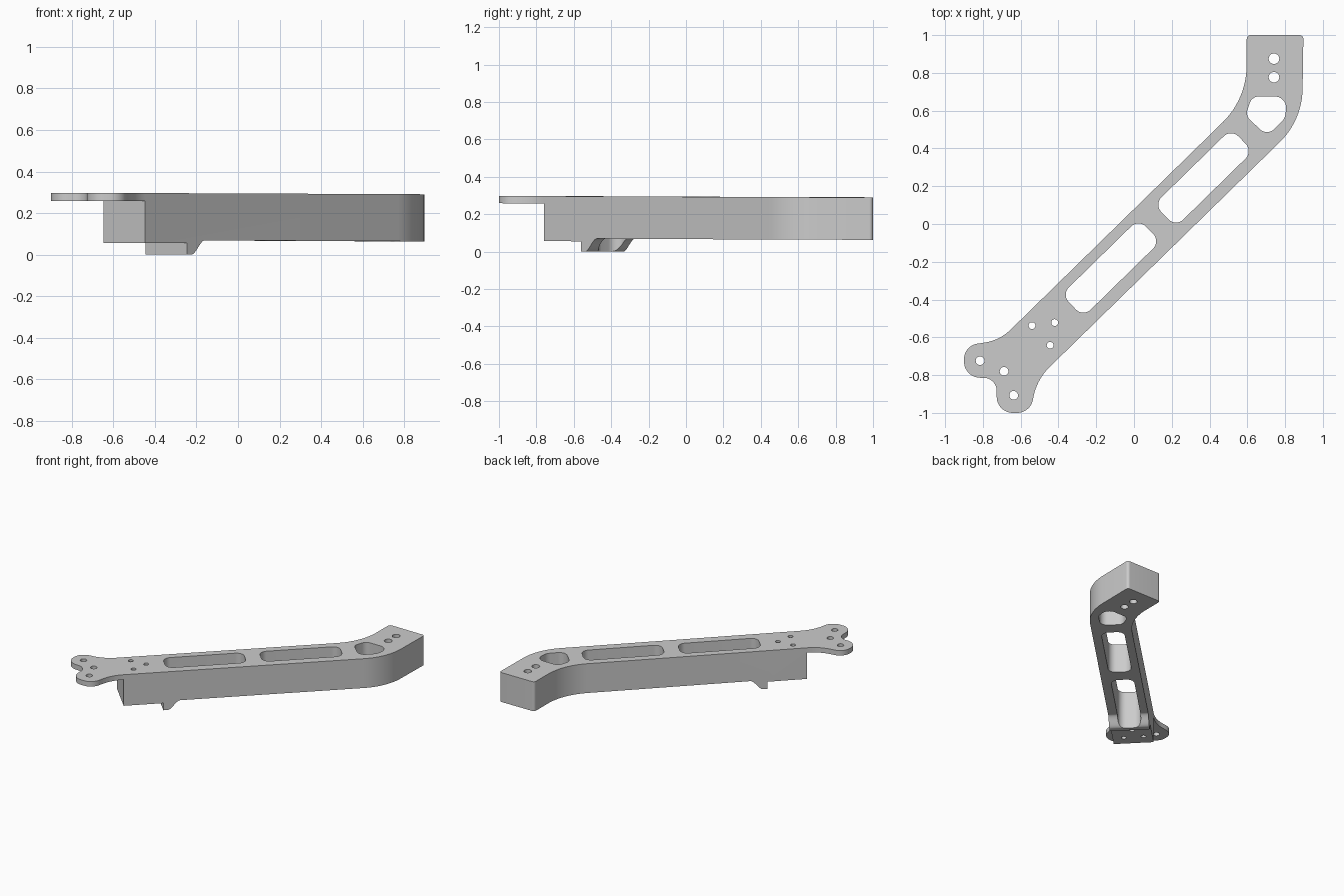
import bpy, bmesh, math
from mathutils import Vector

if "Cube" in bpy.data.objects:
    bpy.data.objects.remove(bpy.data.objects["Cube"])

ANG = math.radians(44.4)                       # direction of the arm in plan
U = Vector((math.cos(ANG), math.sin(ANG)))
V = Vector((-U.y, U.x))


def fillet(corners, steps=12):
    """Round every (x, y, radius) corner of a closed polygon."""
    out, n = [], len(corners)
    for i, (x, y, r) in enumerate(corners):
        p = Vector((x, y))
        a = (Vector(corners[i - 1][:2]) - p).normalized()
        b = (Vector(corners[(i + 1) % n][:2]) - p).normalized()
        half = a.angle(b) / 2
        c = p + (a + b).normalized() * (r / math.sin(half))
        start = p + a * (r / math.tan(half)) - c
        end = p + b * (r / math.tan(half)) - c
        sweep = start.angle_signed(end)        # clockwise positive
        a0 = math.atan2(start.y, start.x)
        for k in range(steps + 1):
            t = a0 - sweep * k / steps
            out.append(c + r * Vector((math.cos(t), math.sin(t))))
    return out


def circle(x, y, r, n=28):
    return [Vector((x + r * math.cos(2 * math.pi * k / n),
                    y + r * math.sin(2 * math.pi * k / n))) for k in range(n)]


def prism(name, loops, depth):
    """Extrude closed 3D loops by the vector depth into solid prisms."""
    bm = bmesh.new()
    for loop in loops:
        f = bm.faces.new([bm.verts.new(p) for p in loop])
        ext = bmesh.ops.extrude_face_region(bm, geom=[f], use_keep_orig=True)
        bmesh.ops.translate(bm, vec=depth, verts=[
            v for v in ext["geom"] if isinstance(v, bmesh.types.BMVert)])
    bmesh.ops.recalc_face_normals(bm, faces=bm.faces[:])
    me = bpy.data.meshes.new(name)
    bm.to_mesh(me)
    bm.free()
    ob = bpy.data.objects.new(name, me)
    bpy.context.collection.objects.link(ob)
    return ob


def boolean(ob, cutter, op):
    cutter.hide_render = True
    m = ob.modifiers.new(op, 'BOOLEAN')
    m.operation, m.object, m.solver = op, cutter, 'EXACT'
    bpy.context.view_layer.objects.active = ob
    bpy.ops.object.modifier_apply(modifier=m.name)
    bpy.data.objects.remove(cutter, do_unlink=True)


# plan outline: mounting head, bent arm, two-lobed tongue
outline = fillet([
    (0.597, 1.0, 0.02), (0.897, 1.0, 0.02), (0.89, 0.549, 0.4),
    (-0.515, -0.824, 0.3), (-0.548, -1.0, 0.086), (-0.727, -1.0, 0.086),
    (-0.727, -0.814, 0.07), (-0.9, -0.814, 0.086), (-0.9, -0.645, 0.082),
    (-0.71, -0.615, 0.25), (0.595, 0.661, 0.42)])
arm = prism("bracket_arm", [[p.to_3d() + Vector((0, 0, -0.1)) for p in outline]],
            Vector((0, 0, 0.6)))

# side profile along the arm: thin tongue, pad, curved rib, long underside
s0, s1, s2 = -0.85, -0.568, -0.448
rib = []
for k in range(17):
    t = k / 16
    rib.append((s1 + 0.03 + (s2 - s1 - 0.03) * t,
                0.069 * t * t * (3 - 2 * t)))
profile = [(-1.4, 0.298), (-1.4, 0.259), (s0, 0.258), (s0, 0.056),
           (s1, 0.055), (s1, 0.0)] + rib + [(1.6, 0.062), (1.6, 0.289)]
side = [(U * s - V * 1.5).to_3d() + Vector((0, 0, z)) for s, z in profile]
boolean(arm, prism("side_profile_cutter", [side], (V * 3).to_3d()), 'INTERSECT')

# lightening slots, head window and bolt holes
loops = []
for cx, cy in ((-0.122, -0.233), (0.368, 0.244)):
    ends = [Vector((cx, cy)) + U * (0.286 * i) + V * (0.0825 * j)
            for i, j in ((-1, -1), (1, -1), (1, 1), (-1, 1))]
    loops.append(fillet([(p.x, p.y, 0.055) for p in ends]))
loops.append(fillet([(0.625, 0.675, 0.05), (0.812, 0.675, 0.06), (0.80, 0.56, 0.07),
                     (0.705, 0.465, 0.055), (0.59, 0.575, 0.05)]))
for x, y, r in ((0.741, 0.875, 0.028), (0.741, 0.777, 0.028),
                (-0.815, -0.724, 0.023), (-0.637, -0.907, 0.023), (-0.688, -0.78, 0.023),
                (-0.54, -0.538, 0.018), (-0.42, -0.522, 0.018), (-0.444, -0.642, 0.018)):
    loops.append(circle(x, y, r))
holes = prism("hole_cutter", [[p.to_3d() + Vector((0, 0, -0.2)) for p in l] for l in loops],
              Vector((0, 0, 0.8)))
boolean(arm, holes, 'DIFFERENCE')

bpy.ops.object.select_all(action='DESELECT')
arm.select_set(True)
bpy.context.view_layer.objects.active = arm
bpy.ops.object.shade_smooth_by_angle(angle=math.radians(30))
